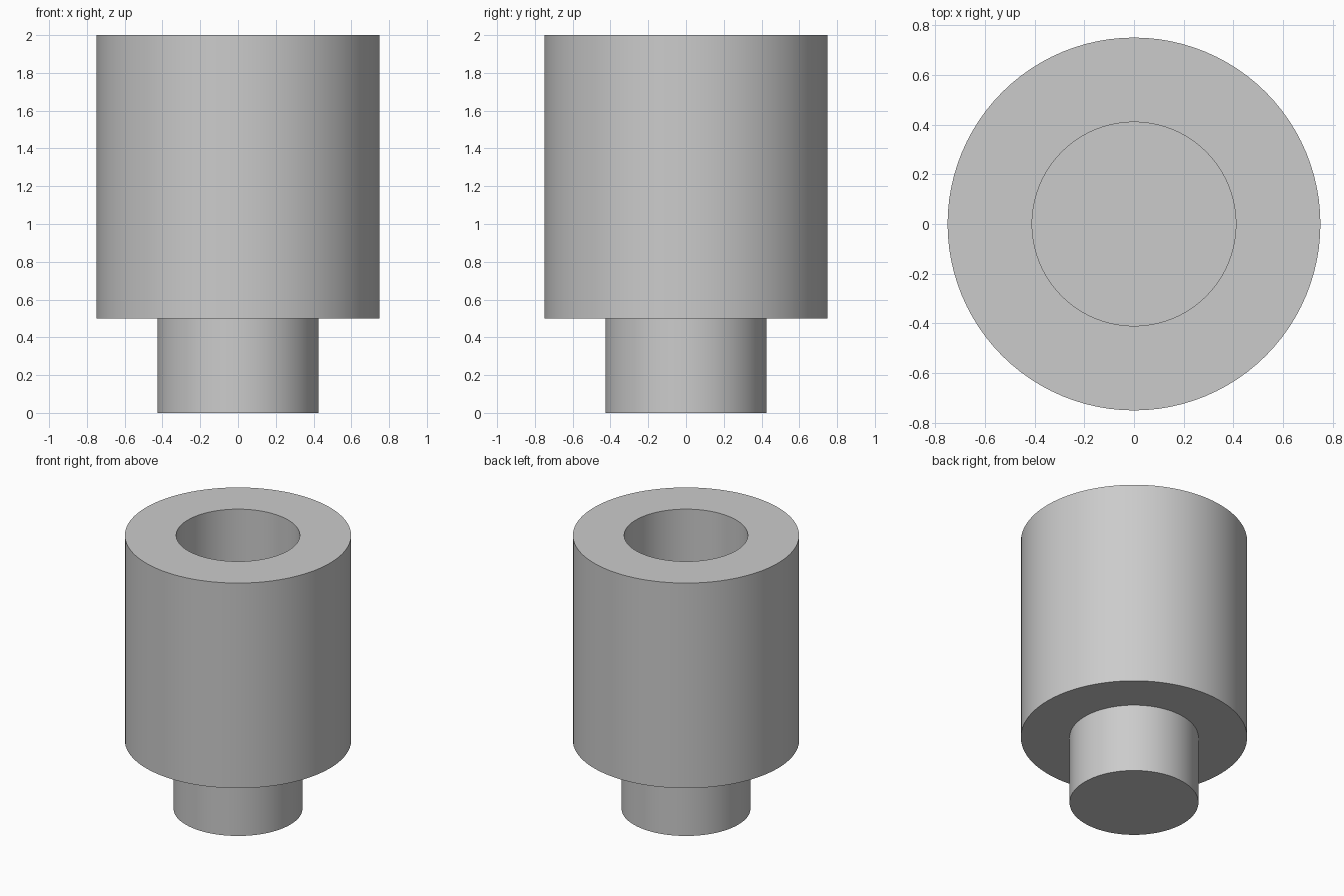
import bpy, bmesh
from math import cos, sin, tau, radians

SEGMENTS = 96

old = bpy.data.objects.get("Cube")
if old:
    bpy.data.objects.remove(old, do_unlink=True)

# Plain grey material
grey = bpy.data.materials.new("light_grey")
grey.use_nodes = True
colour = (0.6, 0.6, 0.6, 1)
grey.diffuse_color = colour
grey.node_tree.nodes["Principled BSDF"].inputs["Base Color"].default_value = colour


def lathe(name, profile):
    """Revolve (radius, height) points around z, capping both ends."""
    bm = bmesh.new()
    rings = []
    for r, z in profile:
        angles = [tau * i / SEGMENTS for i in range(SEGMENTS)]
        rings.append([bm.verts.new((r * cos(a), r * sin(a), z)) for a in angles])
    for low, high in zip(rings, rings[1:]):
        for i in range(SEGMENTS):
            j = (i + 1) % SEGMENTS
            bm.faces.new((low[i], low[j], high[j], high[i]))
    bm.faces.new(rings[0][::-1])
    bm.faces.new(rings[-1])
    bmesh.ops.recalc_face_normals(bm, faces=bm.faces)
    mesh = bpy.data.meshes.new(name)
    bm.to_mesh(mesh)
    bm.free()
    mesh.materials.append(grey)
    obj = bpy.data.objects.new(name, mesh)
    bpy.context.collection.objects.link(obj)
    bpy.ops.object.select_all(action="DESELECT")
    obj.select_set(True)
    bpy.context.view_layer.objects.active = obj
    bpy.ops.object.shade_smooth_by_angle(angle=radians(30))
    return obj


# Narrow peg, wide body and blind socket in one closed profile
peg_radius, body_radius, socket_radius = 0.427, 0.75, 0.41
shoulder, top, socket_floor = 0.5, 2.0, 1.48
lathe("pegged_socket_body", [
    (peg_radius, 0),
    (peg_radius, shoulder),
    (body_radius, shoulder),
    (body_radius, top),
    (socket_radius, top),
    (socket_radius, socket_floor),
])
